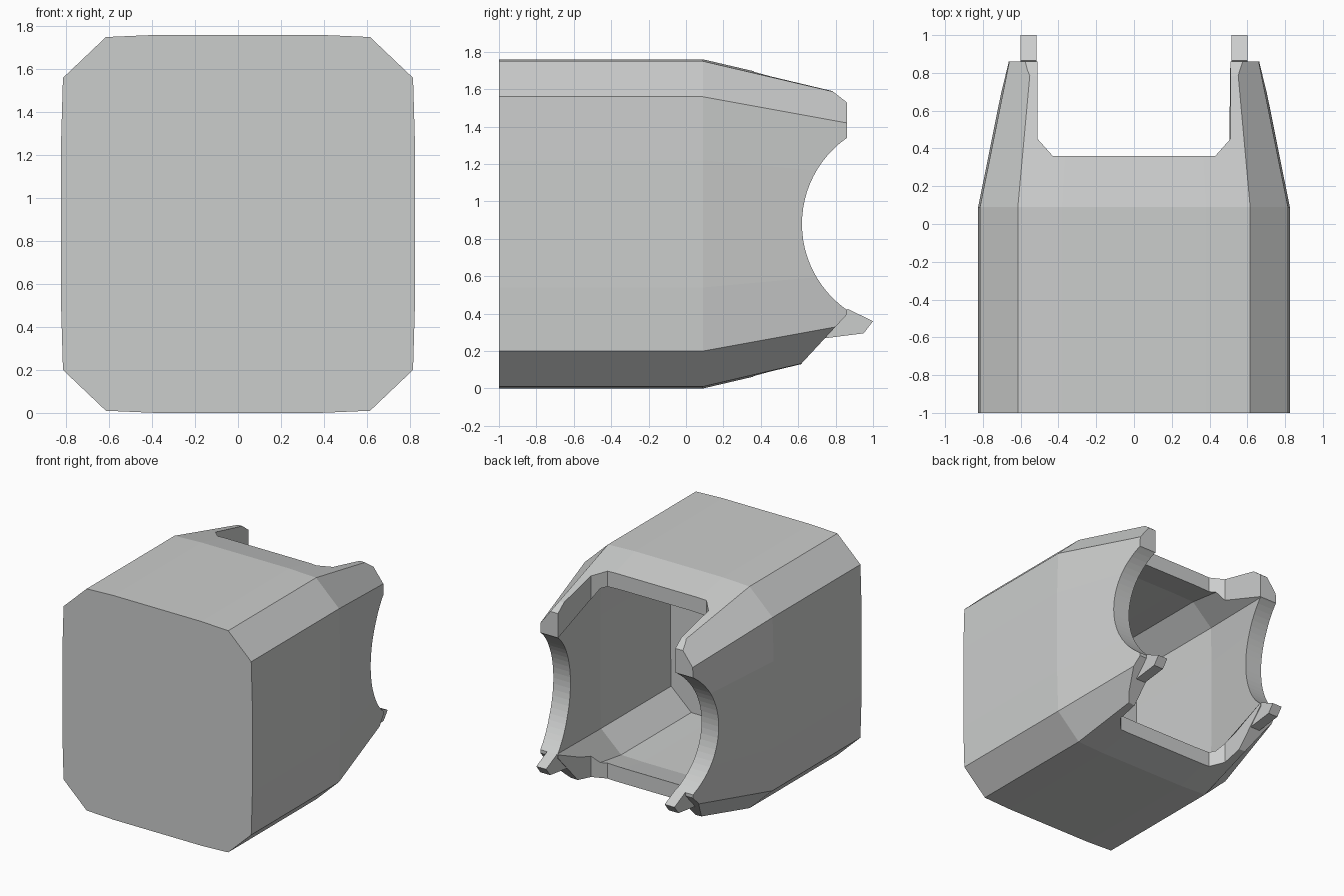
import bpy
import bmesh
import math

default = bpy.data.objects.get("Cube")
if default:
    bpy.data.objects.remove(default, do_unlink=True)

grey = bpy.data.materials.new("light_grey")
grey.use_nodes = True
colour = (0.6, 0.61, 0.605, 1)
grey.diffuse_color = colour
grey.node_tree.nodes["Principled BSDF"].inputs["Base Color"].default_value = colour


def loft(name, rings):
    """Skin matching rings of points into a closed solid."""
    bm = bmesh.new()
    loops = [[bm.verts.new(p) for p in ring] for ring in rings]
    for a, b in zip(loops, loops[1:]):
        for i in range(len(a)):
            j = (i + 1) % len(a)
            bm.faces.new((a[i], a[j], b[j], b[i]))
    bm.faces.new(loops[0])
    bm.faces.new(loops[-1])
    bmesh.ops.recalc_face_normals(bm, faces=bm.faces)
    mesh = bpy.data.meshes.new(name)
    bm.to_mesh(mesh)
    bm.free()
    mesh.materials.append(grey)
    obj = bpy.data.objects.new(name, mesh)
    bpy.context.collection.objects.link(obj)
    return obj


def section(y, half, corner, top, shoulder, hip, bottom, bulge=0.01):
    """Chamfered box outline with slightly bowed sides."""
    dz = (shoulder - hip) * 0.25
    side = [(corner * 0.62, top + bulge), (corner, top), (half - bulge, shoulder),
            (half, shoulder - dz), (half, hip + dz), (half - bulge, hip),
            (corner, bottom), (corner * 0.62, bottom - bulge)]
    outline = side + [(-x, z) for x, z in reversed(side)]
    return [(x, y, z) for x, z in outline]


def side_prism(name, profile, x0, x1):
    return loft(name, [[(x, y, z) for y, z in profile] for x in (x0, x1)])


def cut(target, cutter):
    mod = target.modifiers.new("cut", "BOOLEAN")
    mod.operation = "DIFFERENCE"
    mod.solver = "EXACT"
    mod.object = cutter
    with bpy.context.temp_override(object=target, active_object=target):
        bpy.ops.object.modifier_apply(modifier=mod.name)
    bpy.data.objects.remove(cutter, do_unlink=True)


# Outer housing, straight at the front and tapering to the back
housing = loft("housing", [
    section(-1, 0.825, 0.615, 1.75, 1.56, 0.2, 0.01),
    section(0.09, 0.825, 0.615, 1.75, 1.56, 0.2, 0.01),
    section(0.86, 0.67, 0.545, 1.57, 1.42, 0.34, 0.19),
])

# Hollow interior, open at the back
cut(housing, loft("hollow", [
    section(-0.78, 0.68, 0.5, 1.63, 1.47, 0.29, 0.13, 0.005),
    section(0.09, 0.68, 0.5, 1.63, 1.47, 0.29, 0.13, 0.005),
    section(0.88, 0.515, 0.41, 1.46, 1.33, 0.43, 0.3, 0.005),
]))

# Notch through the roof and floor with chamfered corners
notch = [(0.51, 1.2), (0.51, 0.45), (0.43, 0.36)]
notch += [(-x, y) for x, y in reversed(notch)]
cut(housing, loft("notch", [[(x, y, z) for x, y in notch] for z in (-0.2, 2)]))

# Round scoops in the back edges of the side walls
turn = math.tau / 80
scoop = [(1.18 + 0.56 * math.cos(i * turn), 0.88 + 0.56 * math.sin(i * turn))
         for i in range(80)]
cut(housing, side_prism("scoop", scoop, -1, 1))

# Slanted ends of the lower and upper prongs
cut(housing, side_prism("lower_slant", [(0.48, -0.015), (0.88, 0.417),
                                        (1.2, 0.417), (1.2, -0.015)], -1, 1))
cut(housing, side_prism("upper_slant", [(0.68, 1.67), (0.95, 1.46),
                                        (0.95, 1.67)], -1, 1))

# Pointed lugs at the lower prongs
lug_profile = [(0.73, 0.267), (0.95, 0.295), (1.0, 0.36), (0.865, 0.425), (0.79, 0.34)]
for label, s in (("left", 1), ("right", -1)):
    side_prism(label + "_lug", lug_profile, s * 0.515, s * 0.6)
